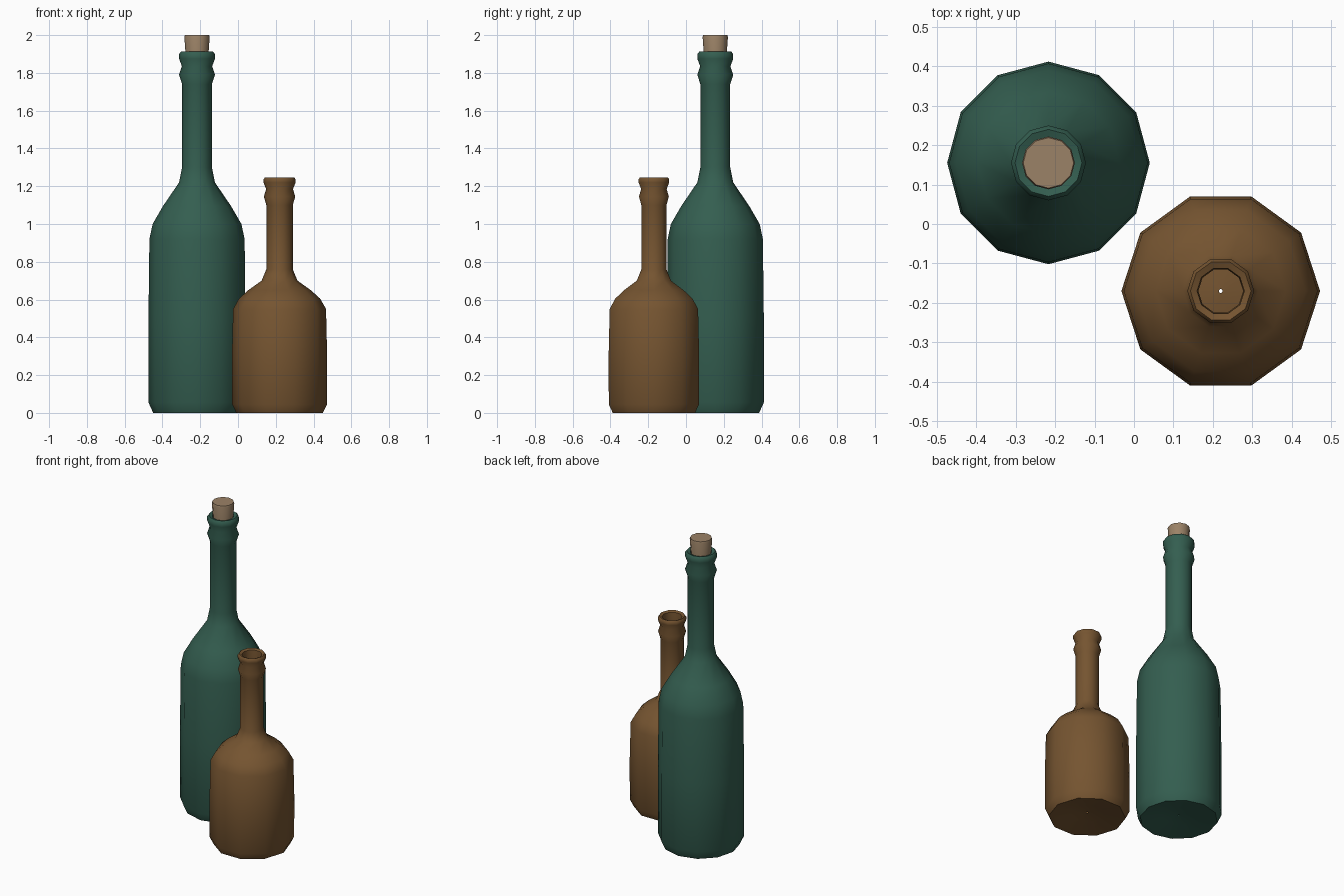
import bpy, bmesh, math

if "Cube" in bpy.data.objects:
    bpy.data.objects.remove(bpy.data.objects["Cube"])


def material(name, rgb):
    m = bpy.data.materials.new(name)
    m.diffuse_color = (*rgb, 1)
    m.use_nodes = True
    m.node_tree.nodes["Principled BSDF"].inputs["Base Color"].default_value = m.diffuse_color
    return m


def lathe(name, profile, sides, centre, mat, cap=False):
    """Spin (radius, height) points round a vertical axis."""
    bm = bmesh.new()
    rings = []
    for r, z in profile:
        rings.append([bm.verts.new((r * math.cos(2 * math.pi * i / sides),
                                    r * math.sin(2 * math.pi * i / sides), z))
                      for i in range(sides)])
    for a, b in zip(rings, rings[1:]):
        for i in range(sides):
            j = (i + 1) % sides
            bm.faces.new((a[i], a[j], b[j], b[i]))
    if cap:
        bm.faces.new(rings[0][::-1])
        bm.faces.new(rings[-1])
    mesh = bpy.data.meshes.new(name)
    bm.to_mesh(mesh)
    bm.free()
    obj = bpy.data.objects.new(name, mesh)
    obj.location = (*centre, 0)
    mesh.materials.append(mat)
    bpy.context.collection.objects.link(obj)
    bpy.ops.object.select_all(action='DESELECT')
    obj.select_set(True)
    bpy.context.view_layer.objects.active = obj
    bpy.ops.object.shade_smooth_by_angle(angle=math.radians(60))
    return obj


green = material("green_glass", (0.034, 0.112, 0.080))
brown = material("brown_glass", (0.178, 0.089, 0.030))
cork = material("cork", (0.33, 0.225, 0.135))

# Tall bottle: hollowed base, body, shoulder, neck, bead, lip, inner neck
lathe("tall_bottle", [
    (0.005, 0.03), (0.10, 0.025), (0.20, 0.003), (0.232, 0.0), (0.257, 0.055),
    (0.257, 0.50), (0.252, 0.92), (0.235, 1.00), (0.18, 1.095), (0.095, 1.22),
    (0.079, 1.30), (0.079, 1.74), (0.095, 1.79), (0.080, 1.835),
    (0.095, 1.875), (0.095, 1.90), (0.085, 1.912), (0.064, 1.905),
    (0.062, 1.85), (0.062, 1.30),
], 12, (-0.217, 0.155), green)

# Stopper in the tall bottle
lathe("cork_stopper", [(0.055, 1.82), (0.067, 1.99), (0.064, 2.0)],
      12, (-0.217, 0.155), cork, cap=True)

# Short bottle, open at the top
lathe("short_bottle", [
    (0.005, 0.03), (0.10, 0.025), (0.20, 0.003), (0.229, 0.0), (0.251, 0.045),
    (0.252, 0.30), (0.246, 0.55), (0.215, 0.605), (0.165, 0.65), (0.095, 0.70),
    (0.070, 0.76), (0.070, 1.10), (0.083, 1.145), (0.071, 1.185),
    (0.085, 1.22), (0.085, 1.237), (0.077, 1.247), (0.060, 1.24),
    (0.057, 1.19), (0.057, 0.76),
], 10, (0.22, -0.17), brown)
